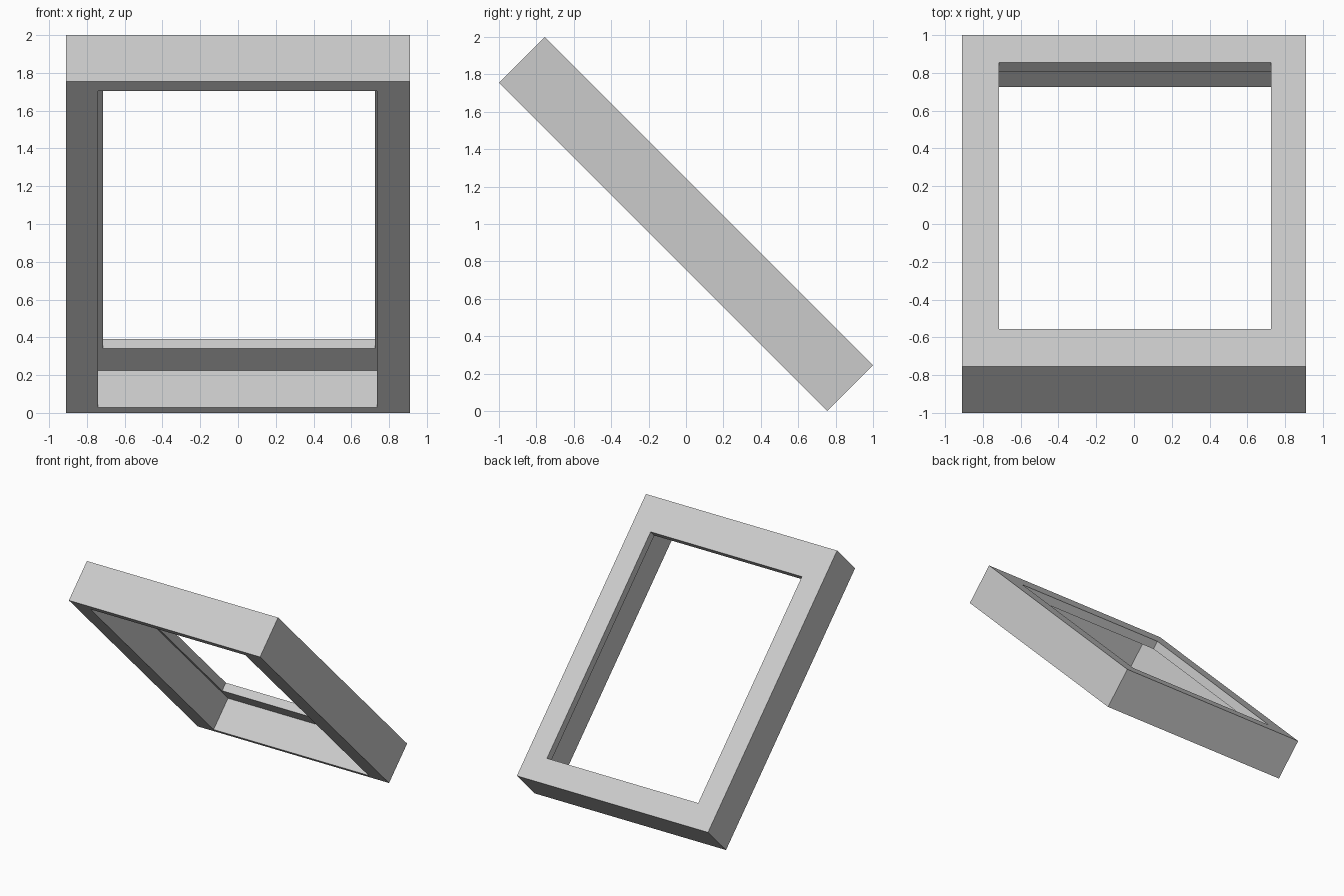
import bpy
import bmesh
from math import radians
from mathutils import Matrix

default_cube = bpy.data.objects.get("Cube")
if default_cube:
    bpy.data.objects.remove(default_cube, do_unlink=True)

# Single flat grey
grey = bpy.data.materials.new("plain grey")
grey.use_nodes = True
colour = (0.6, 0.6, 0.6, 1)
grey.diffuse_color = colour
grey.node_tree.nodes["Principled BSDF"].inputs["Base Color"].default_value = colour

# Rectangles in the plane of the frame: left, right, upper end, lower end
outer = (-0.91, 0.91, -1.241, 1.241)
opening = (-0.715, 0.725, -0.958, 1.036)
rebate = (-0.74, 0.735, -1.17, 1.199)

# Heights across the thickness
face, ledge, back = 0.1735, 0.1025, -0.1735

# Stepped cross-section: outer face, opening, ledge, rebate, underside
section = [(outer, face), (opening, face), (opening, ledge),
           (rebate, ledge), (rebate, back), (outer, back)]

bm = bmesh.new()


def add_loop(rect, height):
    x0, x1, y0, y1 = rect
    return [bm.verts.new((x, y, height))
            for x, y in ((x0, y0), (x1, y0), (x1, y1), (x0, y1))]


loops = [add_loop(rect, height) for rect, height in section]

# Join each loop to the next, closing the ring back to the first
for i, a in enumerate(loops):
    b = loops[(i + 1) % len(loops)]
    for j in range(4):
        k = (j + 1) % 4
        bm.faces.new((a[j], a[k], b[k], b[j]))

# Merge the mitred corners of the two flat faces and tilt the frame
bmesh.ops.recalc_face_normals(bm, faces=bm.faces)
tilt = Matrix.Translation((0, 0, 1)) @ Matrix.Rotation(radians(-45), 4, "X")
bm.transform(tilt)

mesh = bpy.data.meshes.new("tilted_frame")
bm.to_mesh(mesh)
bm.free()
mesh.materials.append(grey)
frame = bpy.data.objects.new("tilted_frame", mesh)
bpy.context.collection.objects.link(frame)
